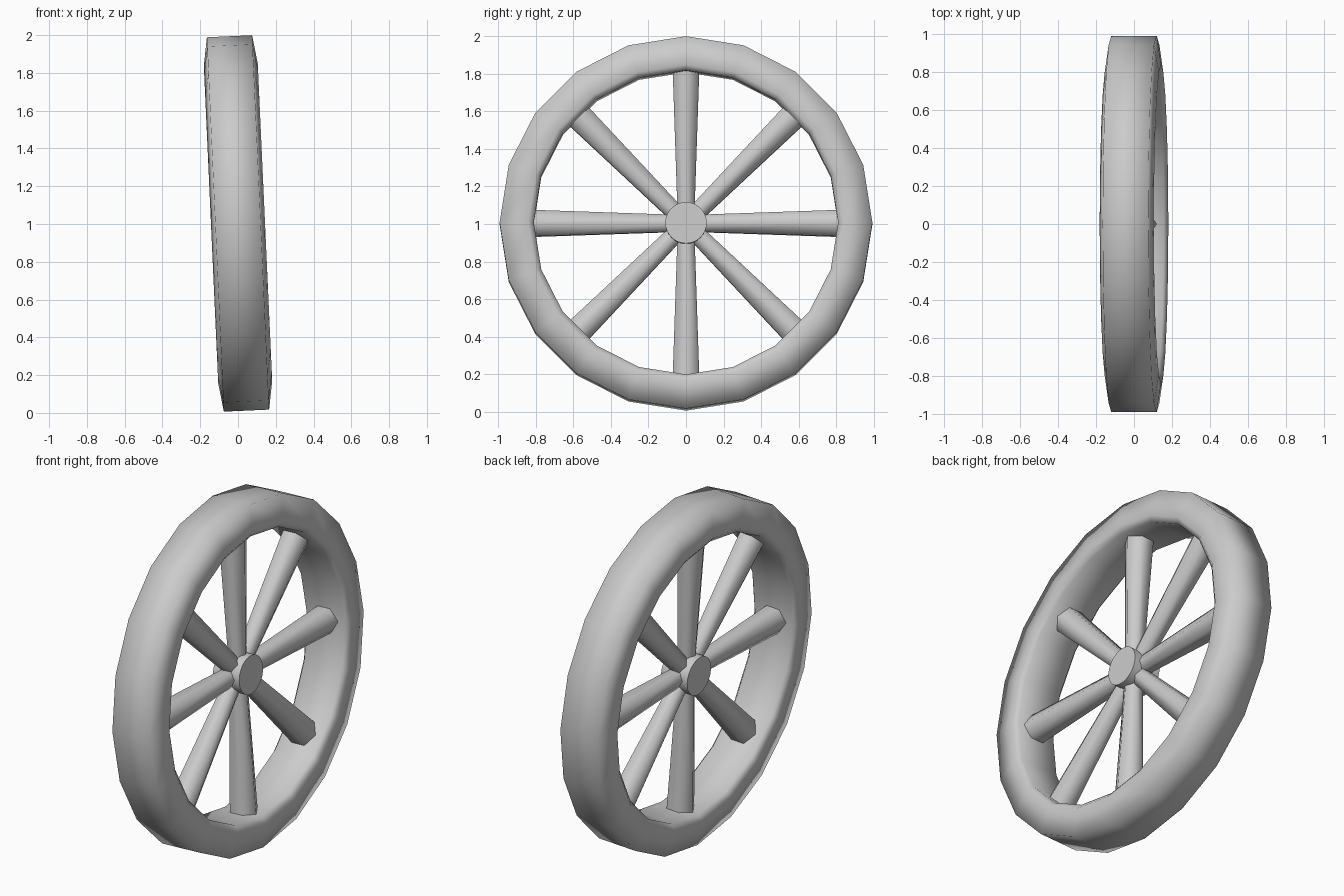
import bpy, bmesh
from math import sin, cos, pi, radians
from mathutils import Matrix

if "Cube" in bpy.data.objects:
    bpy.data.objects.remove(bpy.data.objects["Cube"])

# the whole wheel leans slightly towards -x at the top
LEAN = Matrix.Translation((0, 0, 1.003)) @ Matrix.Rotation(radians(-2.6), 4, 'Y')


def finish(name, bm, angle):
    bmesh.ops.recalc_face_normals(bm, faces=bm.faces)
    mesh = bpy.data.meshes.new(name)
    bm.to_mesh(mesh)
    bm.free()
    ob = bpy.data.objects.new(name, mesh)
    bpy.context.collection.objects.link(ob)
    ob.matrix_world = LEAN
    bpy.ops.object.select_all(action='DESELECT')
    ob.select_set(True)
    bpy.context.view_layer.objects.active = ob
    bpy.ops.object.shade_smooth_by_angle(angle=radians(angle))
    return ob


def cone(bm, r1, r2, depth, sides, matrix):
    bmesh.ops.create_cone(bm, cap_ends=True, segments=sides, radius1=r1,
                          radius2=r2, depth=depth, matrix=matrix)


# rim: (x, radius) profile swept around 20 steps
half = [(0.12, 0.992), (0.143, 0.84), (0.12, 0.81)]
profile = half + [(-x, r) for x, r in reversed(half)]
bm = bmesh.new()
N = 20
rings = [[bm.verts.new((x, r * sin(2 * pi * i / N), r * cos(2 * pi * i / N)))
          for x, r in profile] for i in range(N)]
for i in range(N):
    a, b = rings[i], rings[(i + 1) % N]
    for j in range(len(profile)):
        k = (j + 1) % len(profile)
        bm.faces.new((a[j], a[k], b[k], b[j]))
finish("rim", bm, 100)

# hub: short disc along the axle
bm = bmesh.new()
cone(bm, 0.11, 0.11, 0.17, 32, Matrix.Rotation(pi / 2, 4, 'Y'))
finish("hub", bm, 40)

# spokes: eight, flaring towards the rim
for i in range(8):
    bm = bmesh.new()
    cone(bm, 0.052, 0.083, 0.80, 6,
         Matrix.Rotation(i * pi / 4, 4, 'X') @ Matrix.Translation((0, 0, 0.45))
         @ Matrix.Rotation(pi / 2, 4, 'Z'))
    finish(f"spoke_{i + 1}", bm, 65)
